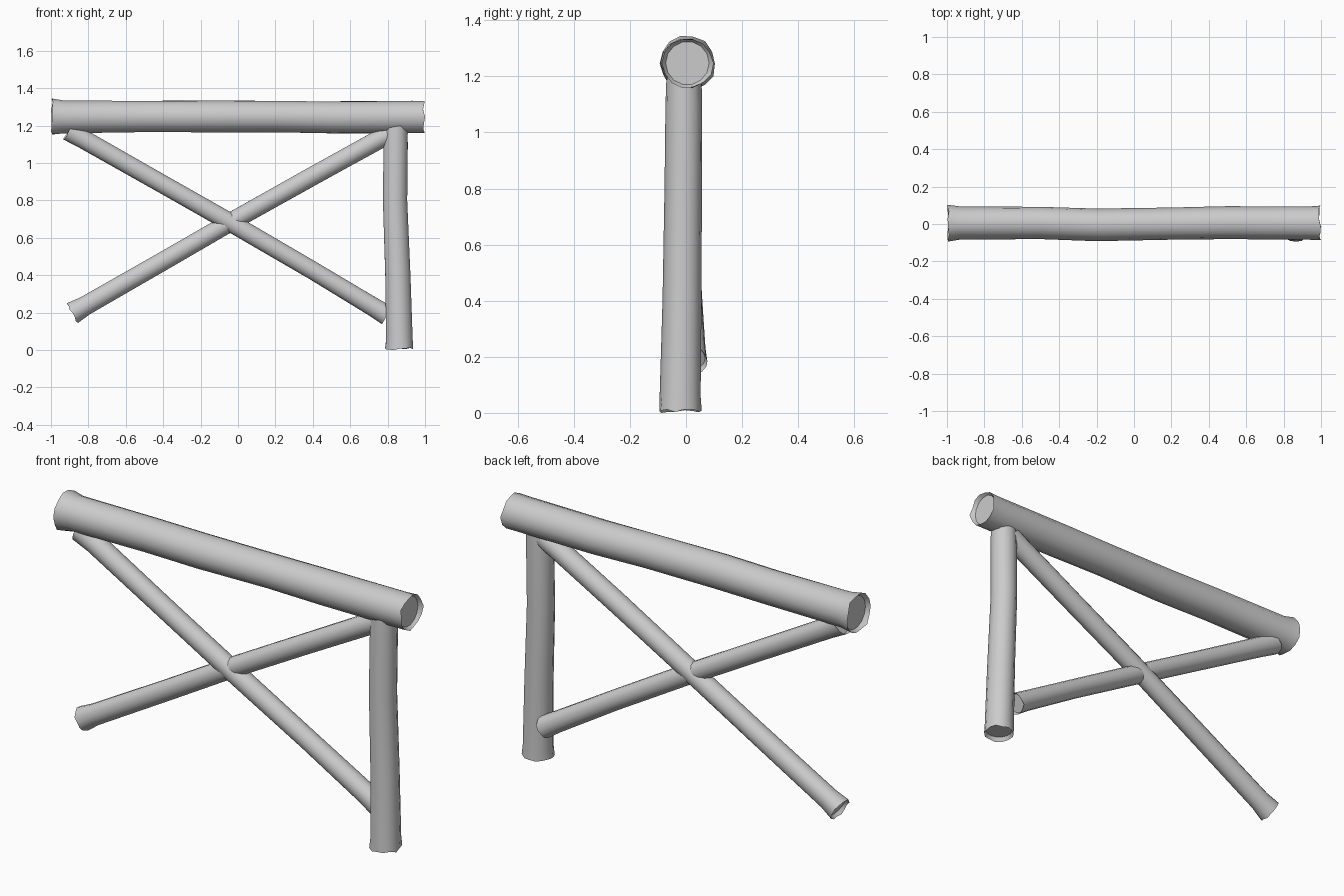
import bpy
import bmesh
import math
import random
from mathutils import Vector

random.seed(4)
SIDES = 14

if "Cube" in bpy.data.objects:
    bpy.data.objects.remove(bpy.data.objects["Cube"], do_unlink=True)

grey = bpy.data.materials.new("weathered grey")
grey.use_nodes = True
colour = (0.6, 0.6, 0.6, 1)
grey.diffuse_color = colour
grey.node_tree.nodes["Principled BSDF"].inputs["Base Color"].default_value = colour


def make_log(name, stations, jag=0.012, recess=0.025):
    """Skin rings along (x, y, z, radius) stations, with ragged, hollowed ends."""
    bm = bmesh.new()
    points = [Vector(s[:3]) for s in stations]
    axis = (points[-1] - points[0]).normalized()
    side = Vector((0, 1, 0))
    up = axis.cross(side)

    def ring(centre, radius, rough=0.0, along=0.0):
        verts = []
        for i in range(SIDES):
            a = math.tau * i / SIDES
            r = radius * (1 + random.uniform(-rough, rough))
            offset = (side * math.cos(a) + up * math.sin(a)) * r
            verts.append(bm.verts.new(centre + offset + axis * random.uniform(0, along)))
        return verts

    def bridge(a, b):
        for i in range(SIDES):
            j = (i + 1) % SIDES
            bm.faces.new((a[i], a[j], b[j], b[i]))

    last = len(points) - 1
    rings = []
    # sunken cut face and ragged rim at the first end
    r0, r1 = stations[0][3], stations[-1][3]
    cap_start = ring(points[0] + axis * recess, r0 * 0.86)
    rings.append(cap_start)
    for k, (p, s) in enumerate(zip(points, stations)):
        if k == 0:
            rings.append(ring(p, s[3], 0.05, jag))
        elif k == last:
            rings.append(ring(p, s[3], 0.05, -jag))
        else:
            rings.append(ring(p, s[3], 0.015))
    # matching cut face at the other end
    cap_end = ring(points[-1] - axis * recess, r1 * 0.86)
    rings.append(cap_end)
    for a, b in zip(rings, rings[1:]):
        bridge(a, b)
    bm.faces.new(cap_start)
    bm.faces.new(cap_end)
    bmesh.ops.recalc_face_normals(bm, faces=bm.faces)

    mesh = bpy.data.meshes.new(name)
    bm.to_mesh(mesh)
    bm.free()
    mesh.materials.append(grey)
    obj = bpy.data.objects.new(name, mesh)
    bpy.context.collection.objects.link(obj)
    bpy.ops.object.select_all(action="DESELECT")
    obj.select_set(True)
    bpy.context.view_layer.objects.active = obj
    bpy.ops.object.shade_smooth_by_angle(angle=math.radians(40))
    return obj


# Horizontal top rail, flared at its left-hand cut
make_log("top_rail", [
    (-1.0, 0.005, 1.245, 0.098), (-0.93, 0.005, 1.246, 0.089),
    (-0.5, 0.006, 1.248, 0.086), (-0.2, -0.004, 1.248, 0.087),
    (0.2, 0.002, 1.248, 0.085), (0.5, 0.007, 1.244, 0.087),
    (0.93, 0.005, 1.246, 0.088), (1.0, 0.005, 1.247, 0.09)])

# Upright post, slightly crooked
make_log("post", [
    (0.863, -0.022, 0.0, 0.075), (0.863, -0.02, 0.06, 0.073),
    (0.855, -0.014, 0.4, 0.069), (0.84, -0.01, 0.8, 0.066),
    (0.843, -0.008, 1.1, 0.066), (0.845, -0.008, 1.2, 0.063)])

# Two crossing diagonal braces
make_log("falling_brace", [
    (-0.91, 0.0, 1.175, 0.058), (-0.82, 0.0, 1.123, 0.052),
    (-0.4, -0.004, 0.885, 0.05), (-0.03, -0.004, 0.675, 0.05),
    (0.4, 0.008, 0.425, 0.049), (0.72, 0.018, 0.232, 0.052),
    (0.80, 0.02, 0.182, 0.056)])
make_log("rising_brace", [
    (-0.892, 0.0, 0.192, 0.061), (-0.82, 0.0, 0.235, 0.053),
    (-0.4, 0.004, 0.475, 0.051), (-0.02, 0.004, 0.695, 0.05),
    (0.4, 0.0, 0.93, 0.051), (0.74, 0.0, 1.118, 0.052),
    (0.82, 0.0, 1.16, 0.054)])
